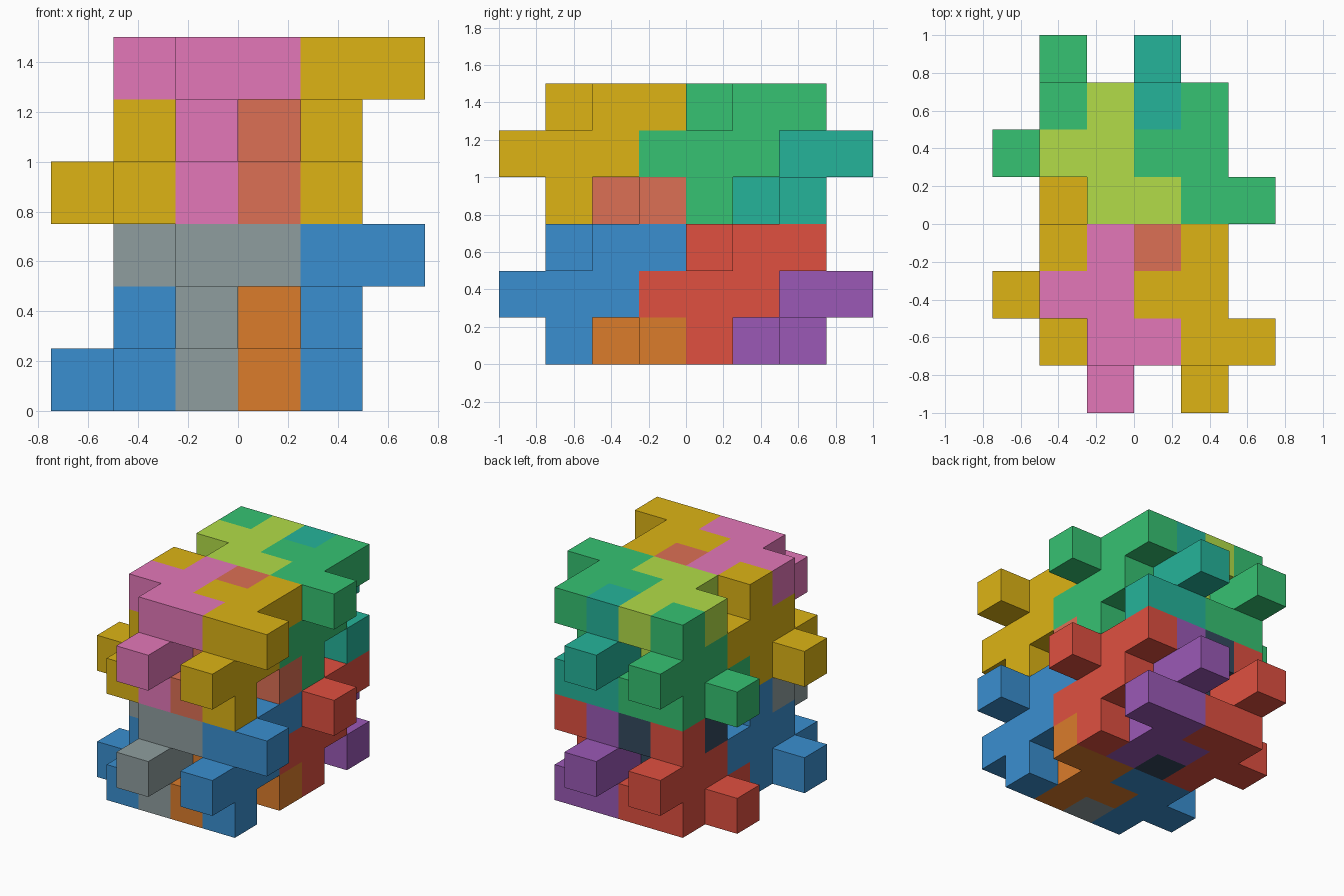
import bpy, bmesh
from mathutils import Vector

if "Cube" in bpy.data.objects:
    bpy.data.objects.remove(bpy.data.objects["Cube"])

S = 0.25  # size of one cube cell

# One interlocking block of nine cells, as (x, y, z) cell indices
UPRIGHT = [(2, 1, 2), (3, 1, 2), (1, 2, 2), (2, 2, 2), (2, 3, 2),
           (2, 0, 1), (2, 1, 1), (2, 2, 1), (2, 1, 0)]
# The same block turned half a turn about the x axis
FLIPPED = [(x, 4 - y, 2 - z) for x, y, z in UPRIGHT]


def material(name, hex_code):
    rgb = [int(hex_code[i:i + 2], 16) / 255 for i in (0, 2, 4)]
    lin = [c / 12.92 if c <= 0.04045 else ((c + 0.055) / 1.055) ** 2.4 for c in rgb]
    m = bpy.data.materials.new(name)
    m.diffuse_color = (*lin, 1)
    m.use_nodes = True
    m.node_tree.nodes["Principled BSDF"].inputs["Base Color"].default_value = m.diffuse_color
    return m


def block(name, cells, offset, mat):
    """Closed skin around a set of cube cells."""
    cells = {tuple(a + b for a, b in zip(c, offset)) for c in cells}
    bm = bmesh.new()
    for c in cells:
        for axis in range(3):
            for sign in (-1, 1):
                n = Vector((0, 0, 0))
                n[axis] = sign
                if tuple(int(a + b) for a, b in zip(c, n)) in cells:
                    continue
                u = Vector((0, 0, 0))
                u[(axis + 1) % 3] = 0.5
                v = n.cross(u)
                mid = Vector(c) + Vector((0.5, 0.5, 0.5)) + n * 0.5
                corners = (mid - u - v, mid + u - v, mid + u + v, mid - u + v)
                bm.faces.new([bm.verts.new((p - Vector((3, 4, 0))) * S) for p in corners])
    bmesh.ops.remove_doubles(bm, verts=bm.verts[:], dist=0.001)
    bmesh.ops.recalc_face_normals(bm, faces=bm.faces[:])
    # Merge coplanar cell faces into clean flat faces
    bmesh.ops.dissolve_limit(bm, angle_limit=0.01, verts=bm.verts[:], edges=bm.edges[:])
    me = bpy.data.meshes.new(name)
    bm.to_mesh(me)
    bm.free()
    me.materials.append(mat)
    ob = bpy.data.objects.new(name, me)
    bpy.context.collection.objects.link(ob)


# Four groups stacked 2 x 2: (name, y shift, z shift, main, upright, flipped colours)
GROUPS = [
    ("front_lower", 0, 0, "3A8FD0", "8F9E9F", "DB7C2B"),
    ("back_lower", 3, 0, "E05040", "9B59B6", "34495E"),
    ("front_upper", 0, 3, "DDB415", "E377B8", "DC7055"),
    ("back_upper", 3, 3, "36C272", "B2DC48", "25B49A"),
]

for name, dy, dz, main, second, third in GROUPS:
    if name == "back_lower":  # here the purple block is the flipped one
        second, third = third, second
    m1 = material(name + "_main", main)
    m2 = material(name + "_upright", second)
    m3 = material(name + "_flipped", third)
    block(name + "_right_block", UPRIGHT, (2, dy, dz), m1)
    block(name + "_middle_upright_block", UPRIGHT, (0, dy, dz), m2)
    block(name + "_middle_flipped_block", FLIPPED, (1, dy, dz), m3)
    block(name + "_left_block", FLIPPED, (-1, dy, dz), m1)
